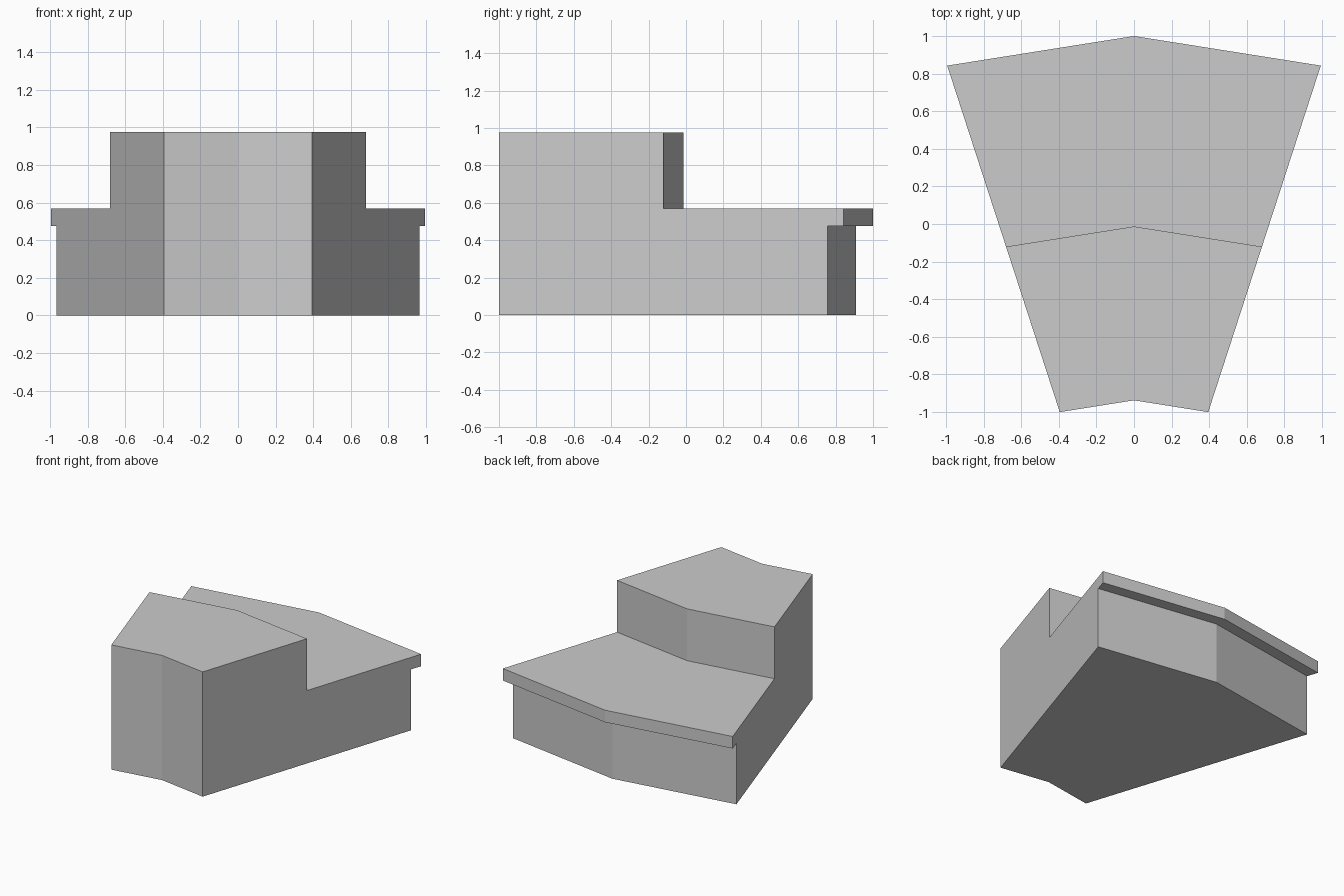
import bpy, bmesh
from math import sin, cos, radians

if "Cube" in bpy.data.objects:
    bpy.data.objects.remove(bpy.data.objects["Cube"])

# Cross-section (radius, height): tall back block, lower step with overhanging lip
R_INNER, R_STEP, R_BASE, R_LIP = 1.278, 2.203, 3.126, 3.216
profile = [(R_INNER, 0), (R_BASE, 0), (R_BASE, 0.476), (R_LIP, 0.476),
           (R_LIP, 0.57), (R_STEP, 0.57), (R_STEP, 0.975), (R_INNER, 0.975)]
CENTRE_Y = 1 - R_LIP
ANGLES = [-18, 0, 18]

# Sweep the section around the arc centre in two flat segments
bm = bmesh.new()
rings = [[bm.verts.new((r * sin(radians(a)), CENTRE_Y + r * cos(radians(a)), z))
          for r, z in profile] for a in ANGLES]
n = len(profile)
for ring, following in zip(rings, rings[1:]):
    for i in range(n):
        j = (i + 1) % n
        bm.faces.new((ring[i], ring[j], following[j], following[i]))

# Flat end faces
bm.faces.new(rings[0])
bm.faces.new(rings[-1][::-1])
bmesh.ops.recalc_face_normals(bm, faces=bm.faces)

mesh = bpy.data.meshes.new("curved_bench_section")
bm.to_mesh(mesh)
bm.free()
bench = bpy.data.objects.new("curved_bench_section", mesh)
bpy.context.collection.objects.link(bench)
